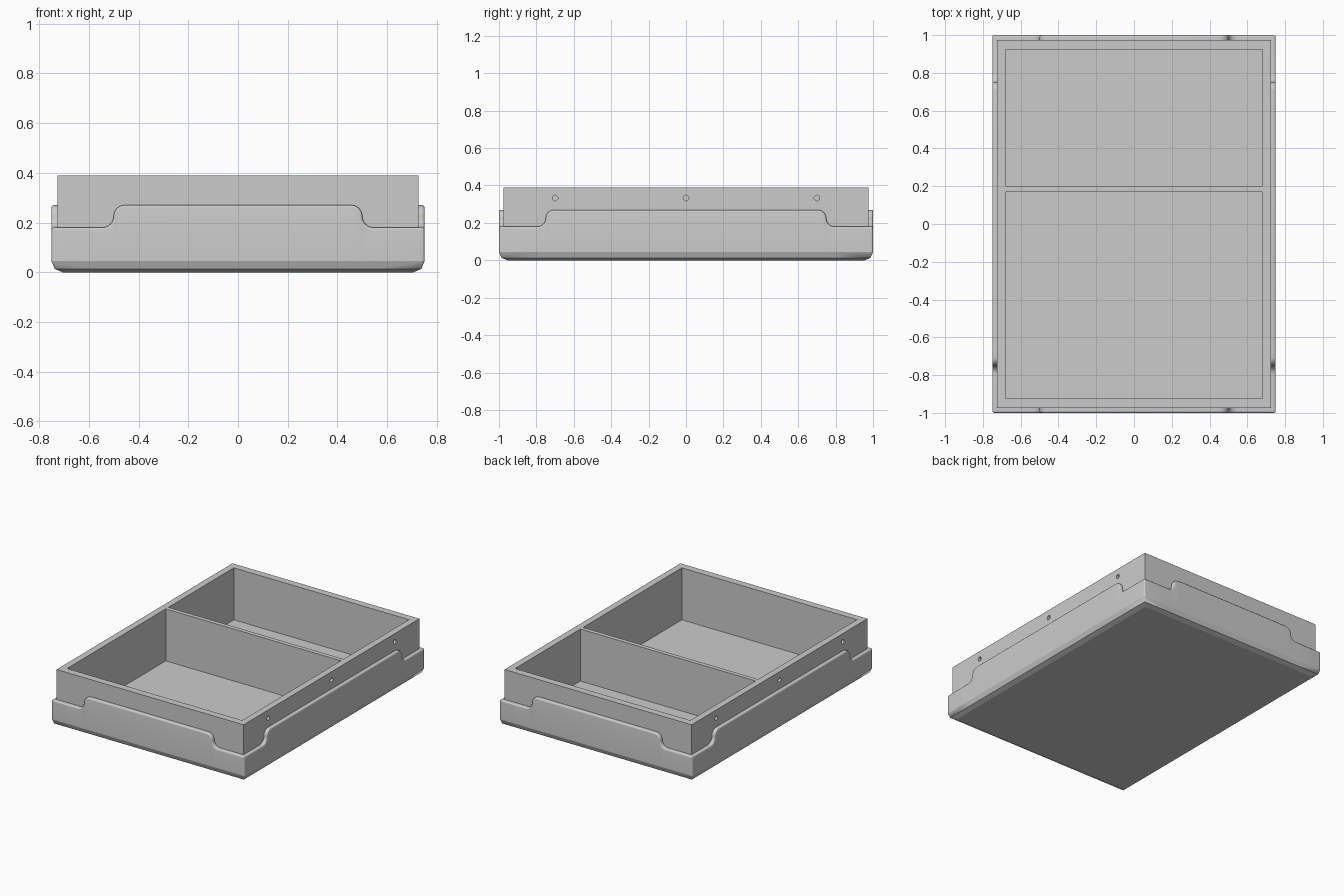
import bpy, bmesh
from math import sin, cos, pi, radians
from mathutils import Matrix, Vector

old = bpy.data.objects.get("Cube")
if old:
    bpy.data.objects.remove(old, do_unlink=True)

HX, HY = 0.75, 1.0            # half size of the base
LOW, HIGH = 0.18, 0.27        # base rim height at corners and along the middle
LIP, BEVEL = 0.01, 0.045      # rim rounding and underside rounding

grey = bpy.data.materials.new("light grey")
grey.use_nodes = True
grey.diffuse_color = (0.6, 0.6, 0.6, 1)
grey.node_tree.nodes["Principled BSDF"].inputs["Base Color"].default_value = (0.6, 0.6, 0.6, 1)


def make_object(name, bm):
    mesh = bpy.data.meshes.new(name)
    bm.to_mesh(mesh)
    bm.free()
    mesh.materials.append(grey)
    obj = bpy.data.objects.new(name, mesh)
    bpy.context.collection.objects.link(obj)
    return obj


def finish(obj):
    """Apply the modifiers and smooth the gentle edges."""
    bpy.ops.object.select_all(action='DESELECT')
    obj.select_set(True)
    bpy.context.view_layer.objects.active = obj
    for mod in list(obj.modifiers):
        bpy.ops.object.modifier_apply(modifier=mod.name)
    bpy.ops.object.shade_smooth_by_angle(angle=radians(20))


def add_box(bm, x0, x1, y0, y1, z0, z1):
    size = Matrix.Diagonal((x1 - x0, y1 - y0, z1 - z0, 1))
    centre = Matrix.Translation(((x0 + x1) / 2, (y0 + y1) / 2, (z0 + z1) / 2))
    bmesh.ops.create_cube(bm, size=1, matrix=centre @ size)


def rim_curve(step, steps=8):
    """S-shaped drop of the rim at distance step from the middle: (u, z, normal u, normal z)."""
    r = (HIGH - LOW) / 2
    mid = (HIGH + LOW) / 2
    turn = [i * pi / 2 / steps for i in range(steps + 1)]
    curve = [(0, HIGH, 0, 1)]
    curve += [(step - r + r * sin(t), mid + r * cos(t), sin(t), cos(t)) for t in turn]
    curve += [(step + r - r * sin(t), mid - r * cos(t), sin(t), cos(t)) for t in turn[-2::-1]]
    return curve


# Quarter of the base outline: position and rim normal, front middle to side middle
path = [(Vector((u, -HY, z)), Vector((nu, 0, nz))) for u, z, nu, nz in rim_curve(0.5)]
for i in range(6):
    a = i * pi / 10
    corner = Vector((HX - LIP + LIP * sin(a), -HY + LIP - LIP * cos(a), LOW))
    path.append((corner, Vector((0, 0, 1))))
path += [(Vector((HX, -u, z)), Vector((0, -nu, nz))) for u, z, nu, nz in reversed(rim_curve(0.75))]


def inset(p, d, z=None):
    return Vector((min(p.x, HX - d), max(p.y, d - HY), p.z if z is None else z))


# Base: rounded underside, straight wall, rounded wavy lip
rings = []
for a in (pi / 2, pi / 4, 0):
    rings.append([inset(p, BEVEL * (1 - cos(a)), BEVEL * (1 - sin(a))) for p, n in path])
for i in range(6):
    a = i * pi / 10
    rings.append([inset(p - n * LIP * (1 - sin(a)), LIP * (1 - cos(a))) for p, n in path])
rings.append([inset(p, 0.03) for p, n in path])

bm = bmesh.new()
verts = [[bm.verts.new(co) for co in ring] for ring in rings]
for low, up in zip(verts, verts[1:]):
    for i in range(len(path) - 1):
        bm.faces.new((low[i], low[i + 1], up[i + 1], up[i]))
bm.faces.new([bm.verts.new((0, 0, 0))] + verts[0][::-1])
bmesh.ops.remove_doubles(bm, verts=bm.verts, dist=0.00001)
base = make_object("base_sleeve", bm)
mirror = base.modifiers.new("Mirror", 'MIRROR')
mirror.use_axis = (True, True, False)
finish(base)

# Inner tray
bm = bmesh.new()
add_box(bm, -0.726, 0.726, -0.975, 0.975, 0.01, 0.39)
tray = make_object("divided_tray", bm)

# Cutter: two compartments and three blind holes on each long side
bm = bmesh.new()
for y0, y1 in ((-0.925, 0.17), (0.2, 0.925)):
    add_box(bm, -0.68, 0.68, y0, y1, 0.025, 0.5)
for side in (-1, 1):
    for y in (-0.7, 0, 0.7):
        place = Matrix.Translation((side * 0.726, y, 0.333)) @ Matrix.Rotation(pi / 2, 4, 'Y')
        bmesh.ops.create_cone(bm, cap_ends=True, segments=24, radius1=0.015,
                              radius2=0.015, depth=0.04, matrix=place)
cutter = make_object("tray_cutter", bm)
cutter.hide_render = True
cut = tray.modifiers.new("Cut", 'BOOLEAN')
cut.operation = 'DIFFERENCE'
cut.solver = 'EXACT'
cut.object = cutter
finish(tray)
bpy.data.objects.remove(cutter, do_unlink=True)
